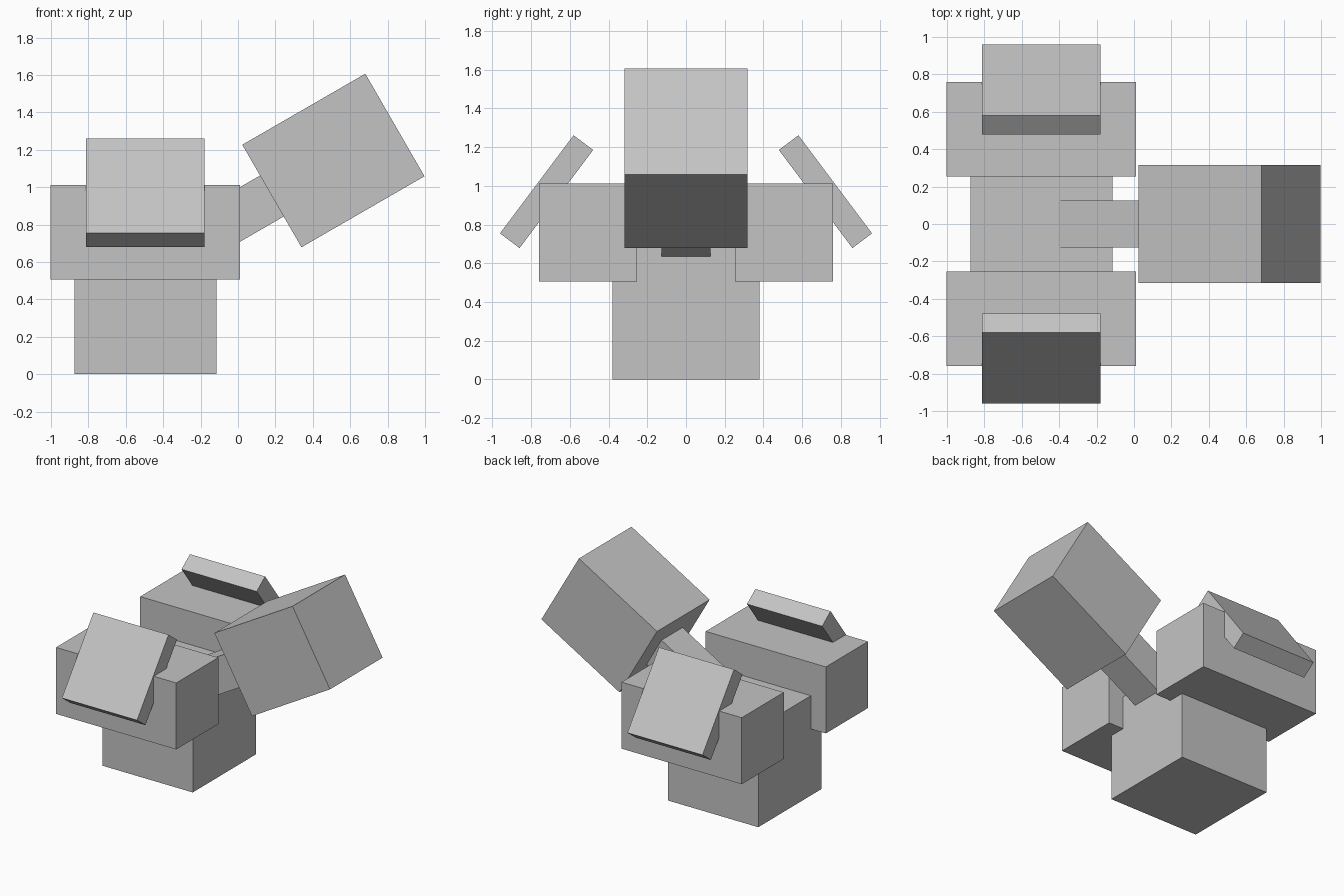
import bpy
import math
from mathutils import Matrix, Vector

cube = bpy.data.objects.get("Cube")
if cube:
    bpy.data.objects.remove(cube, do_unlink=True)

U = 0.1266            # one building unit
TILT = math.radians(30)
SPLAY = math.asin(0.6)
BODY_X = -0.495

grey = bpy.data.materials.new("plain_grey")
grey.use_nodes = True
colour = (0.55, 0.55, 0.55, 1)
grey.diffuse_color = colour
grey.node_tree.nodes["Principled BSDF"].inputs["Base Color"].default_value = colour


def box(name, units, centre, angle=0, axis="X"):
    """Flat-shaded box sized in building units, turned about its centre."""
    bpy.ops.mesh.primitive_cube_add(size=1)
    ob = bpy.context.object
    ob.name = ob.data.name = name
    size = Matrix.Diagonal([n * U for n in units] + [1])
    ob.data.transform(size)
    ob.location = centre
    rot = [0, 0, 0]
    rot["XYZ".index(axis)] = angle
    ob.rotation_euler = rot
    ob.data.materials.append(grey)
    return ob


# Body block
box("body", (6, 6, 6), (BODY_X, 0, 3 * U))

# Head and neck share one axis rising towards +x
head_centre = Vector((0.51, 0, 1.1425))
along = Vector((math.cos(TILT), 0, math.sin(TILT)))
box("head", (6, 5, 5), head_centre, -TILT, "Y")
box("neck", (6, 2, 2), head_centre - along * 5.5 * U, -TILT, "Y")

# Shoulder blocks with splayed plates, one on each side
for side, label in ((-1, "front"), (1, "back")):
    box(label + "_shoulder", (8, 4, 4), (BODY_X, side * 4 * U, 6 * U))
    box(label + "_shoulder_plate", (5, 1, 5),
        (BODY_X, side * 0.72, 0.97), side * SPLAY)
